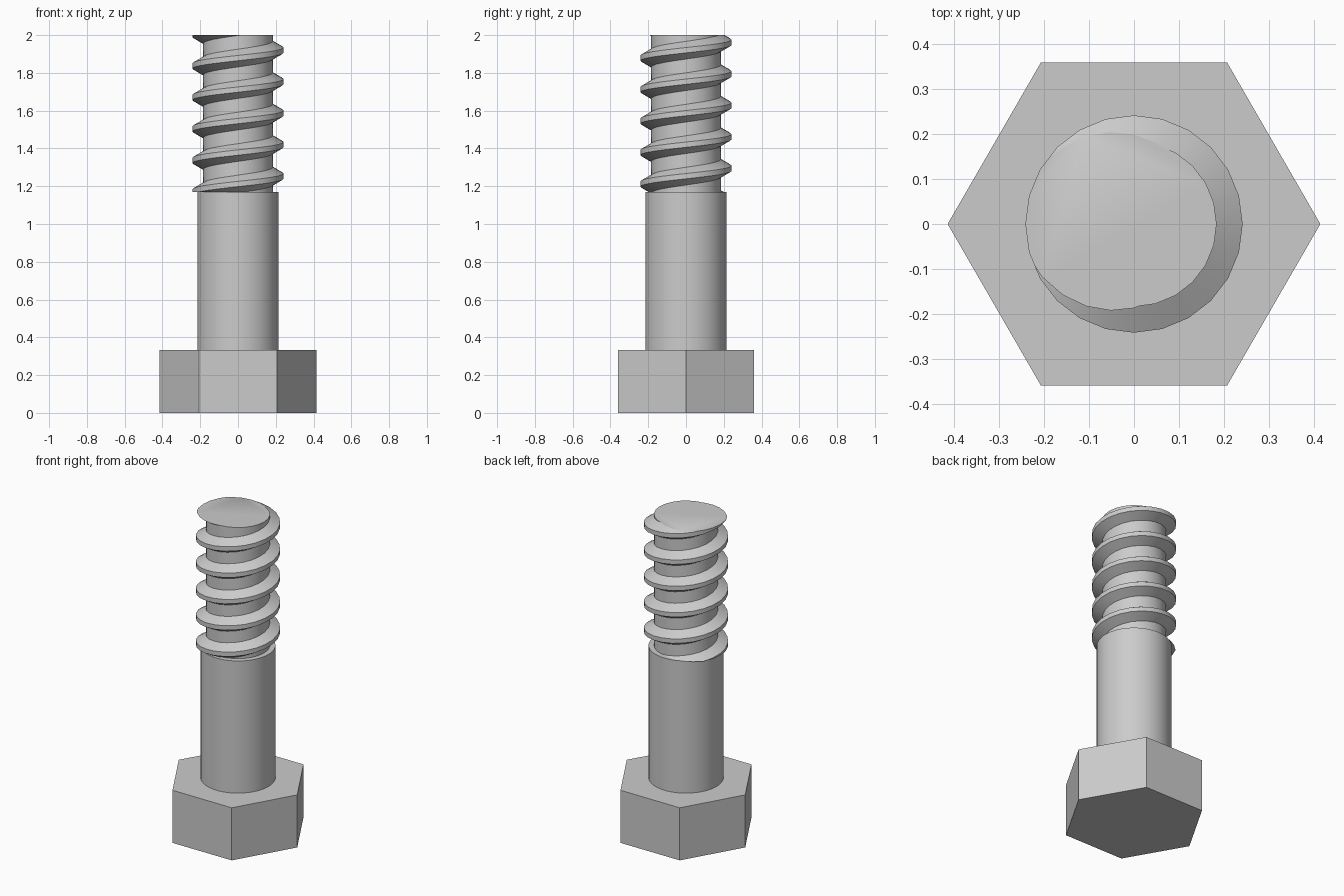
import bpy, bmesh
from math import cos, sin, pi, radians
from mathutils import Matrix

cube = bpy.data.objects.get("Cube")
if cube:
    bpy.data.objects.remove(cube, do_unlink=True)

HEAD_TOP, SHANK_TOP, TIP = 0.333, 1.17, 2.0
PITCH, STEPS = 0.1667, 24

steel = bpy.data.materials.new("grey steel")
steel.use_nodes = True
colour = (0.6, 0.6, 0.6, 1)
steel.diffuse_color = colour
steel.node_tree.nodes["Principled BSDF"].inputs["Base Color"].default_value = colour


def finish(bm, name):
    bmesh.ops.recalc_face_normals(bm, faces=bm.faces)
    mesh = bpy.data.meshes.new(name)
    bm.to_mesh(mesh)
    bm.free()
    mesh.materials.append(steel)
    obj = bpy.data.objects.new(name, mesh)
    bpy.context.collection.objects.link(obj)
    bpy.ops.object.select_all(action="DESELECT")
    obj.select_set(True)
    bpy.context.view_layer.objects.active = obj
    bpy.ops.object.shade_smooth_by_angle(angle=radians(30))


def prism(name, sides, radius, bottom, top, turn=0):
    bm = bmesh.new()
    place = Matrix.Translation((0, 0, (bottom + top) / 2)) @ Matrix.Rotation(turn, 4, "Z")
    bmesh.ops.create_cone(bm, cap_ends=True, segments=sides, radius1=radius,
                          radius2=radius, depth=top - bottom, matrix=place)
    finish(bm, name)


# Hexagonal head and plain shank
prism("hex_head", 6, 0.415, 0, HEAD_TOP, pi / 2)
prism("shank", 48, 0.215, HEAD_TOP, SHANK_TOP)

# Threaded core: a ridge profile swept up a right-handed helix, turn joined to turn
profile = [(0.184, -0.047), (0.242, -0.014), (0.242, 0.014), (0.184, 0.047)]
bm = bmesh.new()
rows = []
start = SHANK_TOP - 2 * PITCH
for k in range(9 * STEPS + 1):
    a = pi + 2 * pi * k / STEPS
    z = start + PITCH * k / STEPS
    rows.append([bm.verts.new((r * cos(a), r * sin(a), z + dz)) for r, dz in profile])
for k in range(len(rows) - 1):
    a, b = rows[k], rows[k + 1]
    for j in range(3):
        bm.faces.new((a[j], b[j], b[j + 1], a[j + 1]))
    if k + 1 + STEPS < len(rows):
        c, d = rows[k + STEPS], rows[k + 1 + STEPS]
        bm.faces.new((a[3], b[3], d[0], c[0]))

# Trim both ends flat and cap them
for z, up in ((SHANK_TOP, -1), (TIP, 1)):
    cut = bmesh.ops.bisect_plane(bm, geom=bm.verts[:] + bm.edges[:] + bm.faces[:],
                                 plane_co=(0, 0, z), plane_no=(0, 0, up), clear_outer=True)
    rim = [e for e in cut["geom_cut"] if isinstance(e, bmesh.types.BMEdge)]
    bmesh.ops.contextual_create(bm, geom=rim)
finish(bm, "threaded_end")
